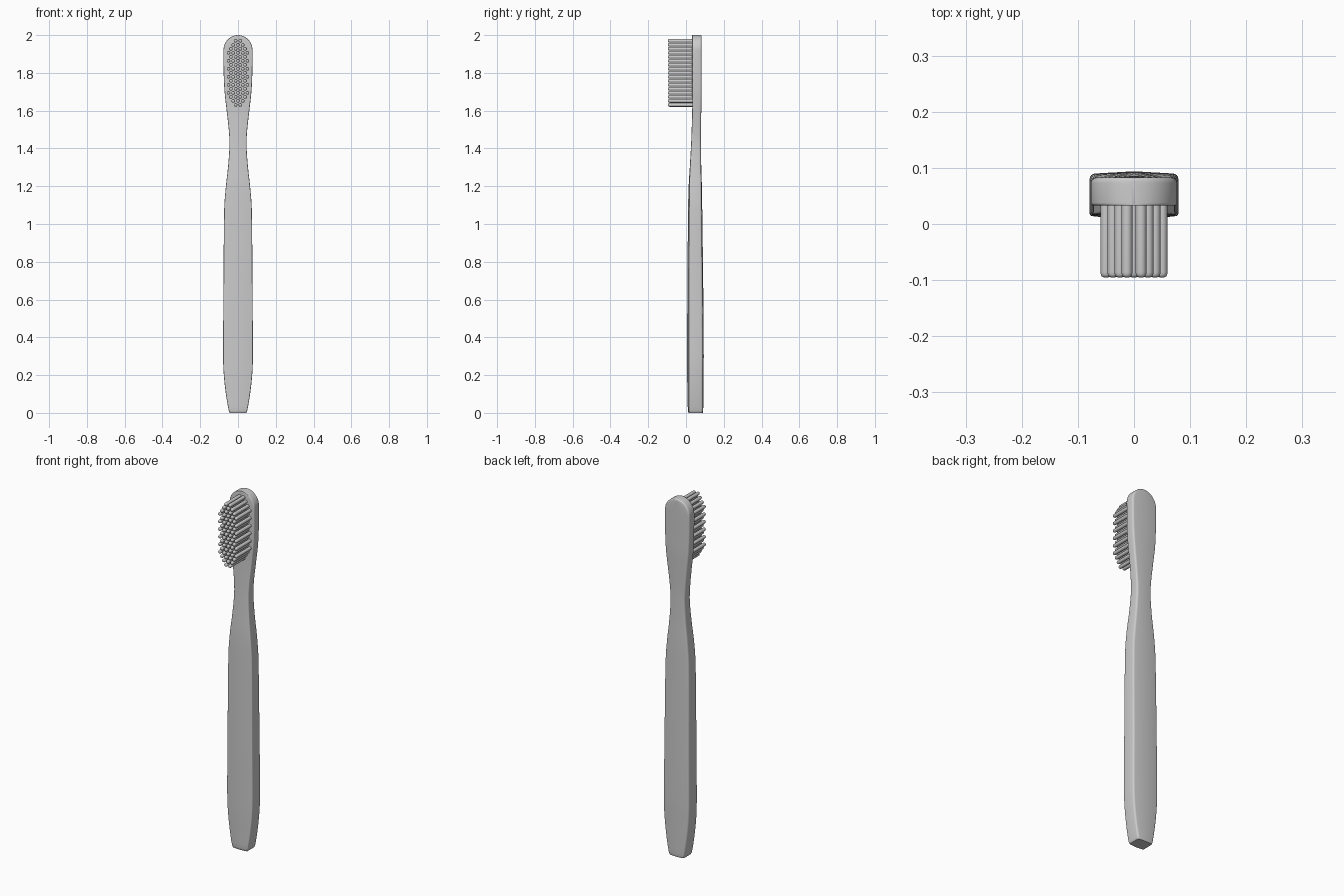
import bpy, bmesh, math

if "Cube" in bpy.data.objects:
    bpy.data.objects.remove(bpy.data.objects["Cube"])

# Stations along the brush: z, half width, front y, back y, front ridge, back crown
STATIONS = [
    (0.000, 0.044, 0.013, 0.089, 0.004, 0.002),
    (0.012, 0.049, 0.010, 0.091, 0.004, 0.002),
    (0.100, 0.064, 0.008, 0.092, 0.006, 0.003),
    (0.200, 0.075, 0.006, 0.093, 0.008, 0.004),
    (0.300, 0.079, 0.006, 0.094, 0.008, 0.004),
    (0.600, 0.077, 0.007, 0.092, 0.007, 0.004),
    (1.080, 0.073, 0.011, 0.086, 0.005, 0.003),
    (1.200, 0.064, 0.014, 0.084, 0.003, 0.002),
    (1.300, 0.053, 0.020, 0.081, 0.001, 0.001),
    (1.420, 0.045, 0.027, 0.079, 0.000, 0.000),
    (1.500, 0.049, 0.030, 0.079, 0.000, 0.000),
    (1.600, 0.060, 0.033, 0.081, 0.000, 0.000),
    (1.700, 0.071, 0.033, 0.083, 0.000, 0.000),
    (1.800, 0.076, 0.033, 0.083, 0.000, 0.000),
    (1.920, 0.077, 0.033, 0.083, 0.000, 0.000),
]


def smooth_stations(rows, steps=4):
    """Hermite interpolation between the stations."""
    def slope(i, k):
        a, b = rows[max(i - 1, 0)], rows[min(i + 1, len(rows) - 1)]
        return (b[k] - a[k]) / (b[0] - a[0])
    out = []
    for i in range(len(rows) - 1):
        a, b = rows[i], rows[i + 1]
        d = b[0] - a[0]
        for s in range(steps):
            t = s / steps
            row = [a[0] + d * t]
            for k in range(1, 6):
                row.append((2*t**3 - 3*t**2 + 1) * a[k] + (t**3 - 2*t**2 + t) * d * slope(i, k)
                           + (3*t**2 - 2*t**3) * b[k] + (t**3 - t**2) * d * slope(i + 1, k))
            out.append(row)
    return out + [list(rows[-1])]


def section(w, yf, yb, ridge, crown):
    """Rounded slab outline, mirrored left to right."""
    half = [(0, yf)]
    for r, yc, start in ((0.005, yf + ridge, -90), (0.010, yb - crown, 0)):
        rx = min(r, w * 0.6)
        cy = yc + r if start < 0 else yc - r
        for k in range(5):
            a = math.radians(start + 22.5 * k)
            half.append((w - rx + rx * math.cos(a), cy + r * math.sin(a)))
    half.append((0, yb))
    return half + [(-x, y) for x, y in reversed(half[1:-1])]


def loft(name, rings, angle):
    bm = bmesh.new()
    loops = [[bm.verts.new(p) for p in ring] for ring in rings]
    n = len(loops[0])
    for a, b in zip(loops, loops[1:]):
        for i in range(n):
            j = (i + 1) % n
            bm.faces.new((a[i], a[j], b[j], b[i]))
    bm.faces.new(loops[0][::-1])
    bm.faces.new(loops[-1])
    return finish(name, bm, angle)


def finish(name, bm, angle):
    bmesh.ops.recalc_face_normals(bm, faces=bm.faces)
    mesh = bpy.data.meshes.new(name)
    bm.to_mesh(mesh)
    bm.free()
    obj = bpy.data.objects.new(name, mesh)
    bpy.context.collection.objects.link(obj)
    bpy.ops.object.select_all(action='DESELECT')
    bpy.context.view_layer.objects.active = obj
    obj.select_set(True)
    bpy.ops.object.shade_smooth_by_angle(angle=math.radians(angle))
    return obj


# Handle, neck and round-topped head in one loft
rows = smooth_stations(STATIONS)
for k in range(1, 15):
    t = math.radians(min(6.4 * k, 87))
    back = 0.083 - 0.006 * max(0, (k - 9) / 5) ** 2
    rows.append([1.92 + 0.08 * math.sin(t), 0.077 * math.cos(t), 0.033, back, 0, 0])
rings = [[(x, y, r[0]) for x, y in section(*r[1:])] for r in rows]
loft("handle_and_head", rings, 40)

# Bristles: staggered rows filling an oval, each with a rounded tip
SIDES = 12
PROFILE = [(-0.095, 0.0045), (-0.0935, 0.0075), (-0.090, 0.0092), (-0.086, 0.0097), (0.040, 0.0097)]
bm = bmesh.new()
for row in range(-8, 9):
    dz = row * 0.0212
    for col in range(-4, 5):
        dx = col * 0.0125
        if (row + col) % 2 == 0 or (dx / 0.062) ** 2 + (dz / 0.185) ** 2 > 1:
            continue
        loops = []
        for y, r in PROFILE:
            loops.append([bm.verts.new((dx + r * math.cos(2 * math.pi * s / SIDES), y,
                                        1.80 + dz + r * math.sin(2 * math.pi * s / SIDES)))
                          for s in range(SIDES)])
        for a, b in zip(loops, loops[1:]):
            for i in range(SIDES):
                j = (i + 1) % SIDES
                bm.faces.new((a[i], a[j], b[j], b[i]))
        bm.faces.new(loops[0])
        bm.faces.new(loops[-1][::-1])
finish("bristles", bm, 50)
